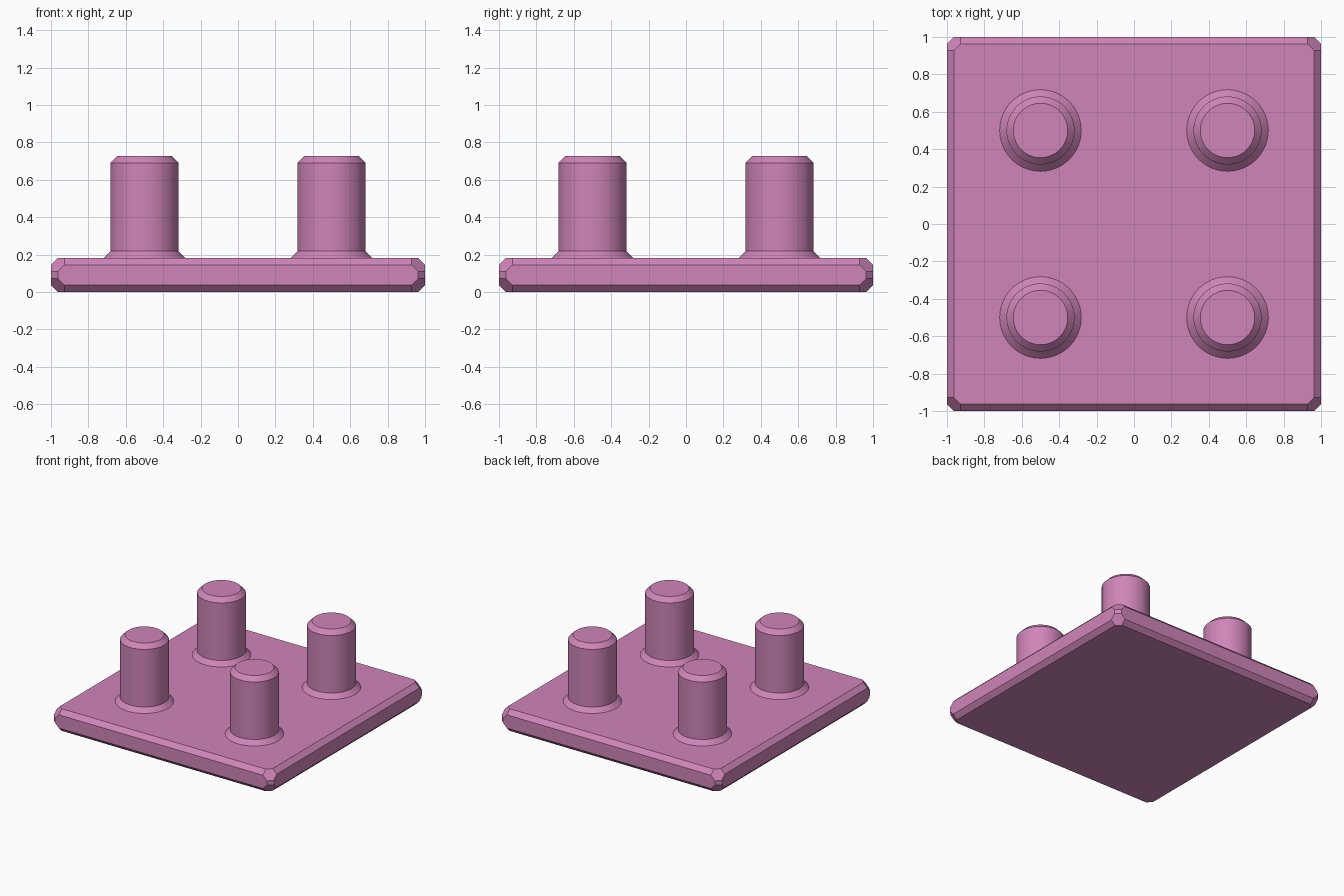
import bpy, bmesh, math
from itertools import permutations, product

if "Cube" in bpy.data.objects:
    bpy.data.objects.remove(bpy.data.objects["Cube"])

T = 2 / 11        # plate thickness
C = T / 5         # chamfer width
R = T             # peg radius
TOP = 4 * T       # overall height
SEGMENTS = 64

pink = bpy.data.materials.new("orchid pink")
pink.diffuse_color = (0.63, 0.235, 0.485, 1)
pink.use_nodes = True
pink.node_tree.nodes["Principled BSDF"].inputs["Base Color"].default_value = pink.diffuse_color


def make_object(name, bm):
    bmesh.ops.recalc_face_normals(bm, faces=bm.faces[:])
    mesh = bpy.data.meshes.new(name)
    bm.to_mesh(mesh)
    bm.free()
    mesh.materials.append(pink)
    obj = bpy.data.objects.new(name, mesh)
    bpy.context.collection.objects.link(obj)
    return obj


# Base plate: chamfered edges with a hexagonal cut at each corner
bm = bmesh.new()
for sx, sy, sz in product((-1, 1), repeat=3):
    for dx, dy, dz in permutations((0, C, 2 * C)):
        bm.verts.new((sx * (1 - dx), sy * (1 - dy), T / 2 + sz * (T / 2 - dz)))
bmesh.ops.convex_hull(bm, input=bm.verts[:])
bmesh.ops.dissolve_limit(bm, angle_limit=0.02, verts=bm.verts[:], edges=bm.edges[:])
make_object("base_plate", bm)


# Pegs: flared foot, straight shaft, chamfered top
def make_peg(name, x, y):
    profile = [(R + C, T), (R, T + C), (R, TOP - C), (R - C, TOP)]
    bm = bmesh.new()
    rings = []
    for radius, z in profile:
        rings.append([bm.verts.new((x + radius * math.cos(a), y + radius * math.sin(a), z))
                      for a in (2 * math.pi * i / SEGMENTS for i in range(SEGMENTS))])
    for low, high in zip(rings, rings[1:]):
        for i in range(SEGMENTS):
            j = (i + 1) % SEGMENTS
            bm.faces.new((low[i], low[j], high[j], high[i]))
    bm.faces.new(rings[0][::-1])
    bm.faces.new(rings[-1])
    obj = make_object(name, bm)
    bpy.ops.object.select_all(action='DESELECT')
    obj.select_set(True)
    bpy.context.view_layer.objects.active = obj
    bpy.ops.object.shade_smooth_by_angle(angle=math.radians(30))


for side, x in (("left", -0.5), ("right", 0.5)):
    for end, y in (("front", -0.5), ("back", 0.5)):
        make_peg(f"{end}_{side}_peg", x, y)
